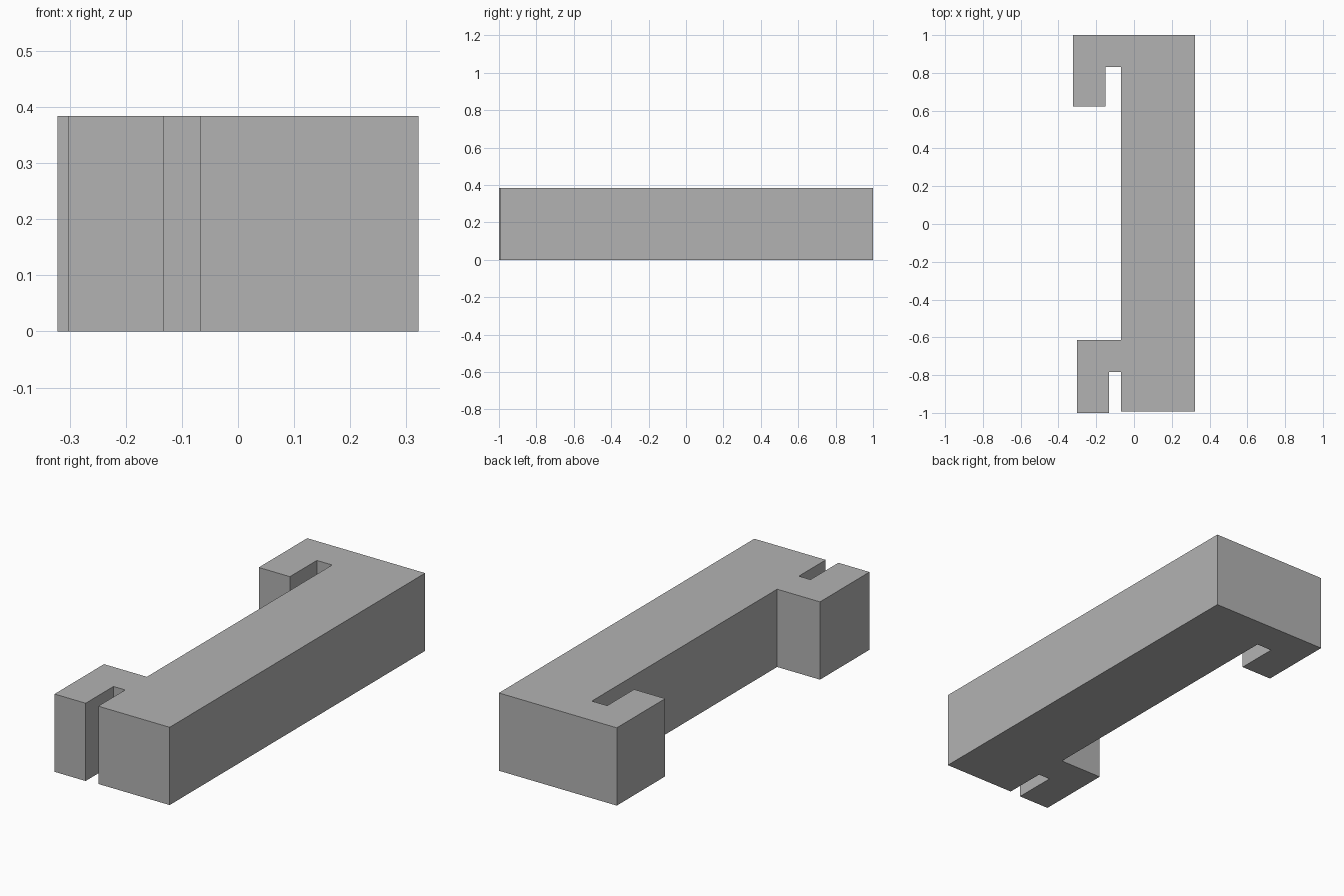
import bpy
import bmesh

cube = bpy.data.objects.get("Cube")
if cube:
    bpy.data.objects.remove(cube, do_unlink=True)

HEIGHT = 0.384

# Plain grey material
grey = bpy.data.materials.new("plain_grey")
grey.use_nodes = True
color = (0.45, 0.45, 0.45, 1)
grey.diffuse_color = color
grey.node_tree.nodes["Principled BSDF"].inputs["Base Color"].default_value = color

# Shared edges of the plan
right, left = 0.322, -0.068
front, back = -0.993, 1.0

# Plan outline, counter-clockwise: bar, back hook, front hook
bar = [(left, front), (right, front), (right, back)]
back_hook = [(-0.322, back), (-0.322, 0.622), (-0.152, 0.622),
             (-0.152, 0.832), (left, 0.832)]
front_hook = [(left, -0.614), (-0.302, -0.614), (-0.302, -1.0),
              (-0.132, -1.0), (-0.132, -0.783), (left, -0.783)]

# Extrude the outline upward into a solid
bm = bmesh.new()
base = bm.faces.new([bm.verts.new((x, y, 0)) for x, y in bar + back_hook + front_hook])
top = bmesh.ops.extrude_face_region(bm, geom=[base], use_keep_orig=True)
bmesh.ops.translate(bm, vec=(0, 0, HEIGHT),
                    verts=[v for v in top["geom"] if isinstance(v, bmesh.types.BMVert)])
bmesh.ops.recalc_face_normals(bm, faces=bm.faces)

mesh = bpy.data.meshes.new("hooked_bar")
bm.to_mesh(mesh)
bm.free()
mesh.materials.append(grey)
bpy.context.collection.objects.link(bpy.data.objects.new("hooked_bar", mesh))
